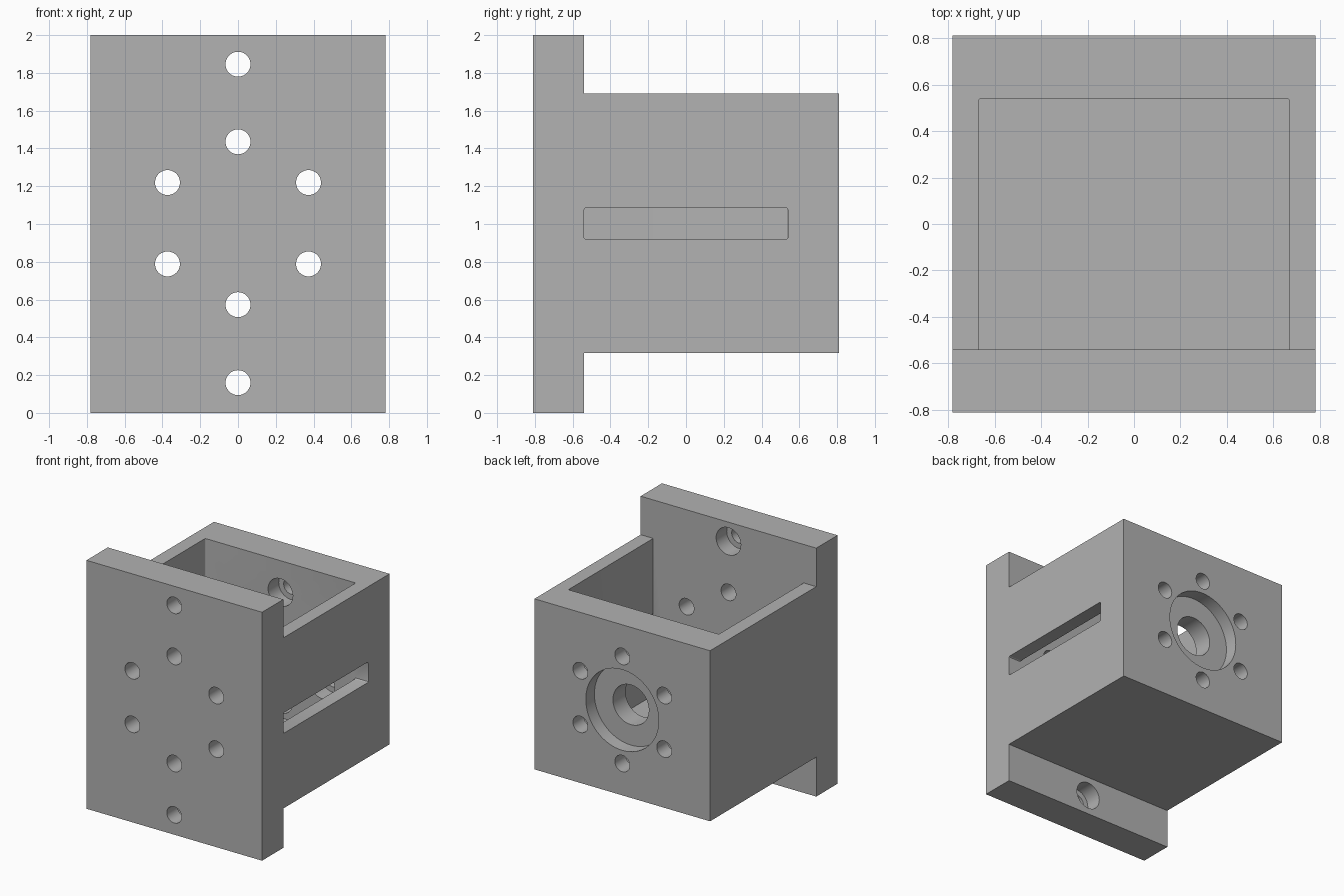
import bpy, bmesh, math
from mathutils import Matrix, Vector

cube = bpy.data.objects.get("Cube")
if cube:
    bpy.data.objects.remove(cube, do_unlink=True)

# Main dimensions
HALF_X, HALF_Y = 0.782, 0.811
STEP_Y = -0.54            # rear of the mounting plate
WALL_Y = 0.54             # inside of the rear wall
BODY_LOW, BODY_TOP = 0.317, 1.69
MID_Z = 1.004
SCREW_R, HEAD_R, HEAD_DEPTH = 0.066, 0.11, 0.135

grey = bpy.data.materials.new("machined_grey")
grey.use_nodes = True
grey.diffuse_color = (0.445, 0.445, 0.445, 1)
grey.node_tree.nodes["Principled BSDF"].inputs["Base Color"].default_value = grey.diffuse_color


def make_object(name, bm):
    bmesh.ops.recalc_face_normals(bm, faces=bm.faces)
    mesh = bpy.data.meshes.new(name)
    bm.to_mesh(mesh)
    bm.free()
    mesh.materials.append(grey)
    obj = bpy.data.objects.new(name, mesh)
    bpy.context.collection.objects.link(obj)
    return obj


def cut(target, bm):
    """Subtract a solid from the target."""
    cutter = make_object("cutter", bm)
    cutter.hide_render = True
    mod = target.modifiers.new("cut", "BOOLEAN")
    mod.operation, mod.solver, mod.object = "DIFFERENCE", "EXACT", cutter
    bpy.context.view_layer.objects.active = target
    bpy.ops.object.modifier_apply(modifier=mod.name)
    bpy.data.objects.remove(cutter, do_unlink=True)


def block(low, high, axis, keep=lambda edge: True):
    """Box with slightly rounded edges along one axis."""
    bm = bmesh.new()
    low, high = Vector(low), Vector(high)
    size = Matrix.Diagonal((high - low).to_4d())
    size[3][3] = 1
    bmesh.ops.create_cube(bm, size=1, matrix=Matrix.Translation((low + high) / 2) @ size)
    edges = [e for e in bm.edges
             if abs((e.verts[0].co - e.verts[1].co).normalized()[axis]) > 0.9 and keep(e)]
    bmesh.ops.bevel(bm, geom=edges, offset=0.012, segments=3, profile=0.5, affect="EDGES")
    return bm


def bore(x, z, radius, y0, y1, sides=40):
    """Cylinder running front to back."""
    bm = bmesh.new()
    place = Matrix.Translation((x, (y0 + y1) / 2, z)) @ Matrix.Rotation(math.pi / 2, 4, "X")
    bmesh.ops.create_cone(bm, cap_ends=True, segments=sides, radius1=radius,
                          radius2=radius, depth=y1 - y0, matrix=place)
    return bm


# Bracket: T-shaped side profile extruded across the width
profile = [(-HALF_Y, 0), (STEP_Y, 0), (STEP_Y, BODY_LOW), (HALF_Y, BODY_LOW),
           (HALF_Y, BODY_TOP), (STEP_Y, BODY_TOP), (STEP_Y, 2), (-HALF_Y, 2)]
bm = bmesh.new()
face = bm.faces.new([bm.verts.new((-HALF_X, y, z)) for y, z in profile])
swept = bmesh.ops.extrude_face_region(bm, geom=[face])["geom"]
bmesh.ops.translate(bm, vec=(2 * HALF_X, 0, 0),
                    verts=[v for v in swept if isinstance(v, bmesh.types.BMVert)])
bracket = make_object("mounting_bracket", bm)

# Pocket open at the top, and the slot through one side wall
cut(bracket, block((-0.67, STEP_Y, BODY_LOW + 0.11), (0.67, WALL_Y, 2.2), 2,
                   lambda e: e.verts[0].co.y > 0))
cut(bracket, block((0.6, STEP_Y, 0.92), (0.9, WALL_Y, 1.085), 0))

# Stepped shaft bore in the rear wall
cut(bracket, bore(0, MID_Z, 0.16, 0.4, 0.9, 64))
cut(bracket, bore(0, MID_Z, 0.325, HALF_Y - 0.11, 0.9, 64))

# Ring of six screw holes through plate and rear wall, heads sunk inside the wall
for i in range(6):
    angle = math.radians(90 + 60 * i)
    x, z = 0.431 * math.cos(angle), MID_Z + 0.431 * math.sin(angle)
    cut(bracket, bore(x, z, SCREW_R, -1, 1))
    cut(bracket, bore(x, z, HEAD_R, 0.4, WALL_Y + HEAD_DEPTH))

# Upper and lower mounting holes, heads sunk into the rear of the plate
for z in (0.16, 1.846):
    cut(bracket, bore(0, z, SCREW_R, -1, 0))
    cut(bracket, bore(0, z, HEAD_R, STEP_Y - HEAD_DEPTH, 0))

bpy.ops.object.select_all(action="DESELECT")
bracket.select_set(True)
bpy.context.view_layer.objects.active = bracket
bpy.ops.object.shade_smooth_by_angle(angle=math.radians(30))
